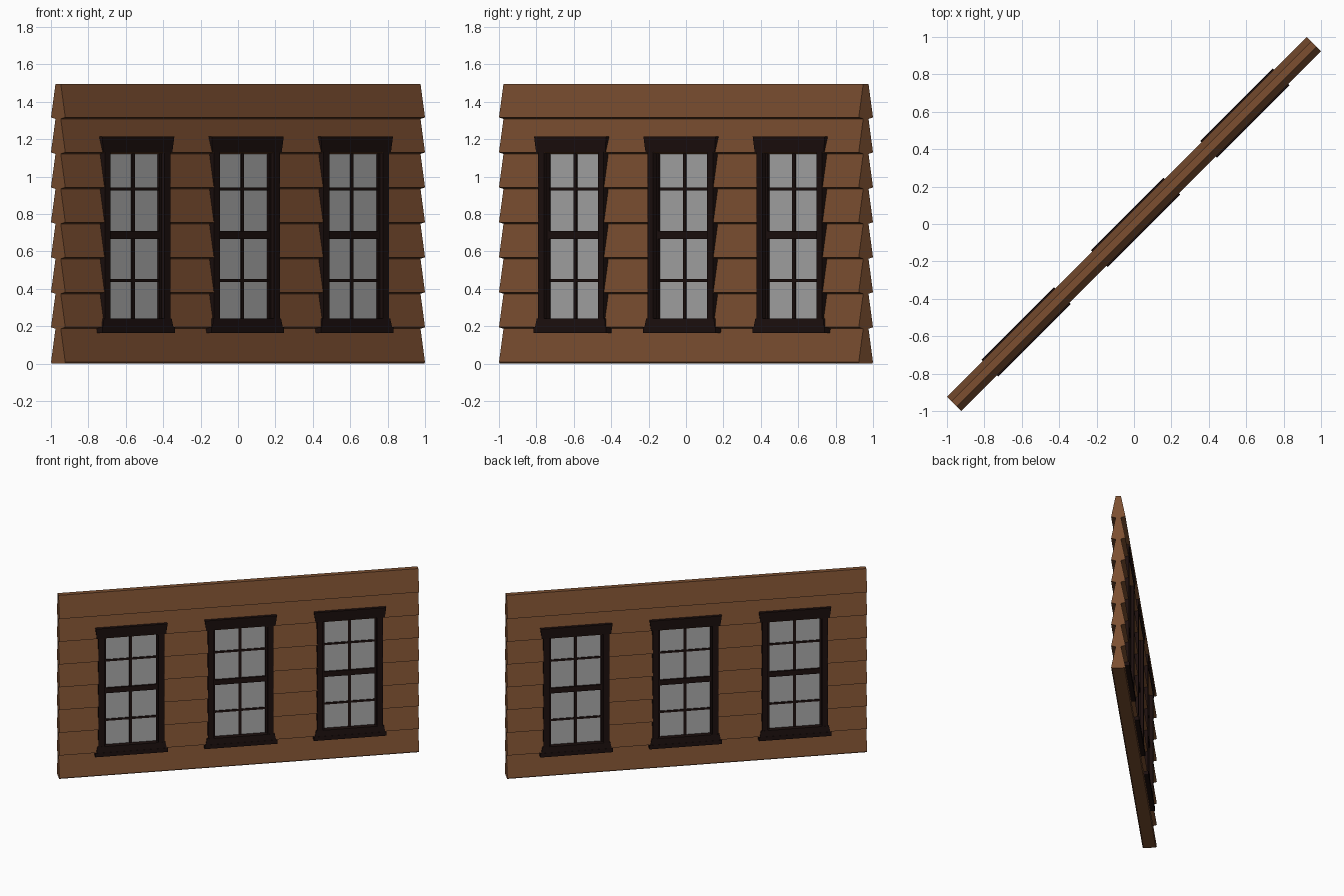
import bpy, bmesh, math

if "Cube" in bpy.data.objects:
    bpy.data.objects.remove(bpy.data.objects["Cube"])

ANGLE = math.radians(45)      # wall runs along the diagonal
HALF = 1.36                   # half length of the wall
PITCH = 0.187                 # height of one board
LIP, NECK = 0.054, 0.02       # half thickness at board bottom / top
CENTRES = (-0.815, 0.012, 0.838)
OPEN = 0.23                   # half width of the wall opening


def material(name, rgb):
    m = bpy.data.materials.new(name)
    m.diffuse_color = (*rgb, 1)
    m.use_nodes = True
    m.node_tree.nodes["Principled BSDF"].inputs["Base Color"].default_value = m.diffuse_color
    return m


WOOD = material("brown_boards", (0.2, 0.078, 0.03))
DARK = material("dark_trim", (0.012, 0.005, 0.0045))
GLASS = material("grey_glass", (0.42, 0.42, 0.42))


def finish(bm, name, mat):
    bmesh.ops.recalc_face_normals(bm, faces=bm.faces)
    me = bpy.data.meshes.new(name)
    bm.to_mesh(me)
    bm.free()
    me.materials.append(mat)
    ob = bpy.data.objects.new(name, me)
    ob.rotation_euler.z = ANGLE
    bpy.context.collection.objects.link(ob)
    return ob


def siding(bm, x0, x1, first, last):
    """Sawtooth clapboard section, same on both sides, extruded along the wall."""
    side = []
    for k in range(first, last):
        z = k * PITCH
        side += [(LIP - 0.008 if k == 0 else NECK, z), (LIP, z + 0.008)]
    side.append((NECK, last * PITCH))
    loop = [(-y, z) for y, z in side] + [(y, z) for y, z in reversed(side)]
    face = bm.faces.new([bm.verts.new((x0, y, z)) for y, z in loop])
    new = bmesh.ops.extrude_face_region(bm, geom=[face])["geom"]
    verts = [g for g in new if isinstance(g, bmesh.types.BMVert)]
    bmesh.ops.translate(bm, verts=verts, vec=(x1 - x0, 0, 0))


def block(bm, x, w, d, z0, z1, w2=None, d2=None):
    """Box through the wall; w, d are half sizes, w2, d2 those at the top."""
    w2, d2 = w2 or w, d2 or d
    vs = bmesh.ops.create_cube(bm, size=2)["verts"]
    for v in vs:
        top = v.co.z > 0
        v.co = (x + v.co.x * (w2 if top else w),
                v.co.y * (d2 if top else d), z1 if top else z0)


# Siding: full-height bays, then short runs below and above each window
bm = bmesh.new()
edges = [-HALF] + [c + s * OPEN for c in CENTRES for s in (-1, 1)] + [HALF]
for i in range(0, len(edges), 2):
    siding(bm, edges[i], edges[i + 1], 0, 8)
for i in range(1, len(edges) - 1, 2):
    siding(bm, edges[i], edges[i + 1], 0, 1)
    siding(bm, edges[i], edges[i + 1], 6, 8)
finish(bm, "clapboard_wall", WOOD)

for n, c in enumerate(CENTRES, 1):
    # Casing: side boards, flared header, stepped sill
    bm = bmesh.new()
    for s in (-1, 1):
        block(bm, c + s * 0.226, 0.022, 0.056, 0.19, 1.14)
    block(bm, c, 0.262, 0.057, 1.133, 1.215, 0.272, 0.062)
    block(bm, c, 0.266, 0.061, 0.195, 0.243, 0.256, 0.057)
    block(bm, c, 0.274, 0.063, 0.163, 0.195)
    finish(bm, f"window_casing_{n}", DARK)

    # Sash: stiles, meeting rail and glazing bars
    bm = bmesh.new()
    for s in (-1, 1):
        block(bm, c + s * 0.2, 0.01, 0.032, 0.24, 1.135)
    block(bm, c, 0.2, 0.032, 0.668, 0.71)
    block(bm, c, 0.011, 0.024, 0.24, 1.135)
    for z in (0.445, 0.933):
        block(bm, c, 0.195, 0.024, z - 0.008, z + 0.008)
    finish(bm, f"window_sash_{n}", DARK)

    # Panes
    bm = bmesh.new()
    block(bm, c, 0.2, 0.018, 0.22, 1.135)
    finish(bm, f"window_glass_{n}", GLASS)
